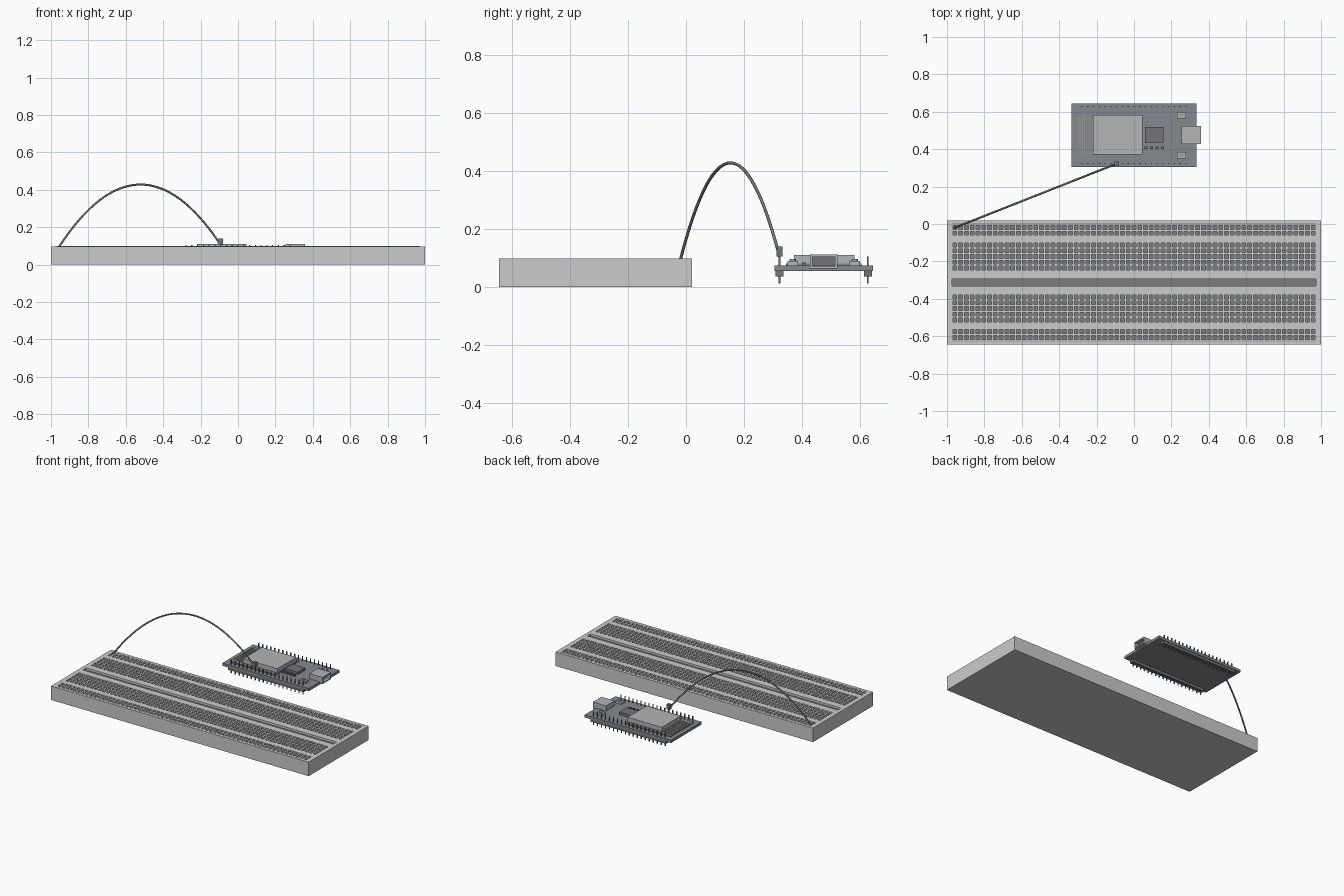
import bpy, bmesh, math
from mathutils import Vector, Matrix

if "Cube" in bpy.data.objects:
    bpy.data.objects.remove(bpy.data.objects["Cube"])


def material(name, r, g, b):
    m = bpy.data.materials.new(name)
    m.diffuse_color = (r, g, b, 1)
    m.use_nodes = True
    m.node_tree.nodes["Principled BSDF"].inputs["Base Color"].default_value = m.diffuse_color
    return m


PLASTIC = material("off_white", 0.56, 0.56, 0.54)
DARK = material("dark", 0.17, 0.175, 0.185)
HOLE = material("hole_shadow", 0.2, 0.2, 0.2)
STRIPE = material("stripe", 0.35, 0.35, 0.35)
BOARD = material("circuit_board", 0.235, 0.255, 0.275)
TRACE = material("trace", 0.3, 0.3, 0.28)
METAL = material("metal", 0.45, 0.46, 0.475)


def finish(name, bm, *mats):
    bmesh.ops.recalc_face_normals(bm, faces=bm.faces)
    me = bpy.data.meshes.new(name)
    bm.to_mesh(me)
    bm.free()
    for m in mats:
        me.materials.append(m)
    ob = bpy.data.objects.new(name, me)
    bpy.context.collection.objects.link(ob)
    return ob


def add_box(bm, x0, x1, y0, y1, z0, z1):
    mat = Matrix.Translation(((x0 + x1) / 2, (y0 + y1) / 2, (z0 + z1) / 2))
    mat = mat @ Matrix.Diagonal((x1 - x0, y1 - y0, z1 - z0, 1))
    return bmesh.ops.create_cube(bm, size=1, matrix=mat)["verts"]


def boxes(name, mat, *dims):
    bm = bmesh.new()
    for d in dims:
        add_box(bm, *d)
    return finish(name, bm, mat)


def sink(bm, faces, offset, index):
    """Push faces inward, leaving walls around them."""
    geom = bmesh.ops.extrude_face_region(bm, geom=faces)["geom"]
    bmesh.ops.delete(bm, geom=faces, context="FACES")
    for g in geom:
        if isinstance(g, bmesh.types.BMVert):
            g.co += Vector(offset)
        elif isinstance(g, bmesh.types.BMFace):
            g.material_index = index


# Breadboard: a grid whose hole and groove cells are sunk
P, CY, TOP, R, COLS = 0.0309, -0.3125, 0.098, 0.0102, 63
col_x = [(i - (COLS - 1) / 2) * P for i in range(COLS)]
half_rows = [2.5, 3.5, 4.5, 5.5, 6.5, 8.5, 9.5]
row_y = sorted(CY + s * k * P for k in half_rows for s in (-1, 1))
xs = [-1.0, -0.972] + [x + s * R for x in col_x for s in (-1, 1)] + [0.972, 1.0]
ys = sorted([-0.645, 0.02, CY - 0.018, CY + 0.018] + [y + s * R for y in row_y for s in (-1, 1)])

bm = bmesh.new()
grid = [[bm.verts.new((x, y, TOP)) for y in ys] for x in xs]
holes, groove = [], []
for i in range(len(xs) - 1):
    for j in range(len(ys) - 1):
        f = bm.faces.new((grid[i][j], grid[i + 1][j], grid[i + 1][j + 1], grid[i][j + 1]))
        cx, cy = (xs[i] + xs[i + 1]) / 2, (ys[j] + ys[j + 1]) / 2
        if abs(cy - CY) < 0.001 and abs(cx) < 0.972:
            groove.append(f)
        elif min(abs(cx - x) for x in col_x) < 0.001 and min(abs(cy - y) for y in row_y) < 0.001:
            holes.append(f)
rim = [e for e in bm.edges if e.is_boundary]
geom = bmesh.ops.extrude_edge_only(bm, edges=rim)["geom"]
for g in geom:
    if isinstance(g, bmesh.types.BMVert):
        g.co.z = 0
bmesh.ops.edgeloop_fill(bm, edges=[g for g in geom if isinstance(g, bmesh.types.BMEdge) and g.is_boundary])
sink(bm, holes, (0, 0, -0.02), 1)
sink(bm, groove, (0, 0, -0.015), 1)
finish("breadboard", bm, PLASTIC, HOLE)

# Power rail stripes
boxes("rail_stripes", STRIPE, *[(-0.97, 0.97, CY + s * 0.314 - 0.003, CY + s * 0.314 + 0.003, TOP - 0.002, TOP + 0.0005)
                                for s in (-1, 1)])

# Controller circuit board with its pin headers
MY, PINS, SURF = 0.475, 19, 0.074
boxes("controller_board", BOARD, (-0.335, 0.335, 0.305, 0.645, 0.055, SURF))
sides = [MY - 0.1525, MY + 0.1525]
boxes("header_strips", DARK, *[(-PINS * P / 2, PINS * P / 2, y - 0.014, y + 0.014, 0.036, 0.055) for y in sides])
pin_x = [(i - (PINS - 1) / 2) * P for i in range(PINS)]
boxes("header_pins", DARK, *[(x - 0.003, x + 0.003, y - 0.003, y + 0.003, 0.012, 0.105)
                             for x in pin_x for y in sides])

# Radio module: base, shield and antenna traces
boxes("radio_base", BOARD, (-0.305, 0.05, 0.345, 0.605, SURF, 0.08))
boxes("radio_shield", METAL, (-0.22, 0.045, 0.372, 0.582, 0.08, 0.11))
boxes("antenna_traces", TRACE, *[(-0.303 + i * 0.012, -0.298 + i * 0.012, 0.375, 0.585, 0.08, 0.082)
                                 for i in range(7)])

# Chip and small surface components
boxes("chip", DARK, (0.06, 0.158, 0.435, 0.518, SURF, 0.092))
boxes("small_components", DARK, *[(0.057 + i * 0.029, 0.073 + i * 0.029, 0.4, 0.415, SURF, 0.084)
                                  for i in range(4)])

# Push buttons with round caps
boxes("button_bodies", METAL, *[(0.229, 0.277, MY + s * 0.107 - 0.018, MY + s * 0.107 + 0.018, SURF, 0.09)
                                for s in (-1, 1)])
bm = bmesh.new()
for s in (-1, 1):
    bmesh.ops.create_cone(bm, cap_ends=True, segments=16, radius1=0.011, radius2=0.011, depth=0.01,
                          matrix=Matrix.Translation((0.253, MY + s * 0.107, 0.091)))
finish("button_caps", bm, STRIPE)

# Hollow cable socket
bm = bmesh.new()
add_box(bm, 0.255, 0.357, 0.428, 0.523, 0.064, 0.111)
mouth = max(bm.faces, key=lambda f: f.calc_center_median().x)
bmesh.ops.inset_region(bm, faces=[mouth], thickness=0.012)
sink(bm, [mouth], (-0.06, 0, 0), 1)
finish("cable_socket", bm, METAL, DARK)

# Jumper wire: a parabolic arc from the first rail hole to a header pin
start, end = Vector((-0.957, -0.019, 0.095)), Vector((pin_x[6], sides[0], 0.106))
cu = bpy.data.curves.new("jumper_wire", "CURVE")
cu.dimensions = "3D"
cu.bevel_depth = 0.0055
cu.bevel_resolution = 2
cu.use_fill_caps = True
sp = cu.splines.new("POLY")
N = 32
sp.points.add(N)
for i, p in enumerate(sp.points):
    t = i / N
    v = start.lerp(end, t)
    p.co = (v.x, v.y, v.z + 1.31 * t * (1 - t), 1)
cu.materials.append(DARK)
wire = bpy.data.objects.new("jumper_wire", cu)
bpy.context.collection.objects.link(wire)

# Wire plug on the header pin
boxes("wire_plug", DARK, (end.x - 0.012, end.x + 0.012, end.y - 0.011, end.y + 0.011, 0.105, 0.14))
